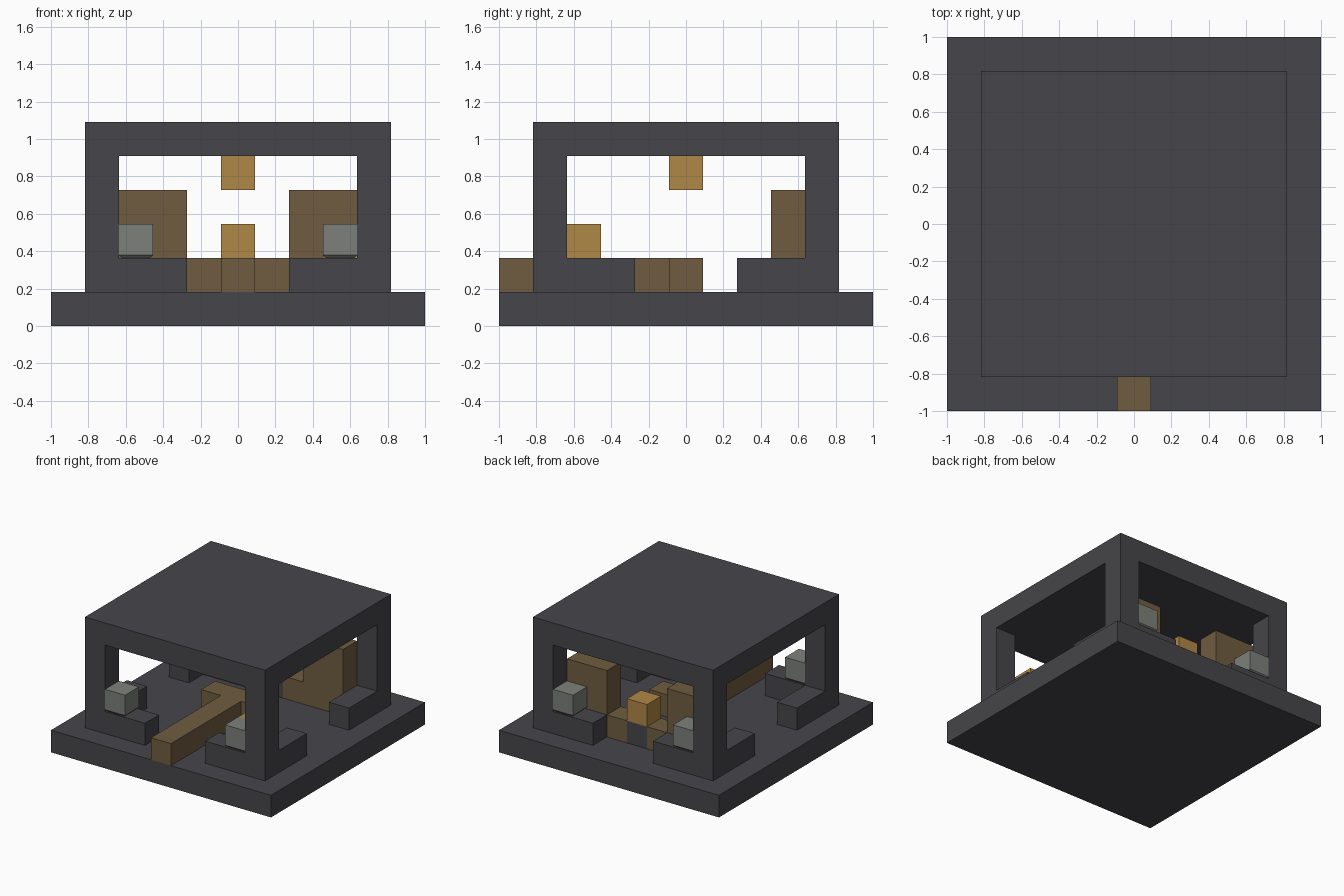
import bpy
import bmesh

if "Cube" in bpy.data.objects:
    bpy.data.objects.remove(bpy.data.objects["Cube"], do_unlink=True)

U = 2 / 11  # edge of one building block


def material(name, rgb):
    m = bpy.data.materials.new(name)
    m.use_nodes = True
    color = (*rgb, 1)
    m.diffuse_color = color
    bsdf = next(n for n in m.node_tree.nodes if n.type == 'BSDF_PRINCIPLED')
    bsdf.inputs["Base Color"].default_value = color
    bsdf.inputs["Roughness"].default_value = 0.9
    return m


STONE = material("dark stone", (0.061, 0.060, 0.068))
WOOD = material("brown wood", (0.160, 0.107, 0.052))
GLOW = material("amber glow", (0.434, 0.246, 0.061))
IRON = material("pale grey", (0.205, 0.216, 0.195))


def box(name, mat, x, y, z, chamfer=0):
    """Box from (low, high) spans in block units, optionally chamfered at its foot."""
    spans = [sorted(s) for s in (x, y, z)]
    bm = bmesh.new()
    bmesh.ops.create_cube(bm, size=1)
    for v in bm.verts:
        v.co = [U * (s[1] if c > 0 else s[0]) for c, s in zip(v.co, spans)]
    if chamfer:
        foot = min(v.co.z for v in bm.verts)
        edges = [e for e in bm.edges if all(v.co.z < foot + 0.001 for v in e.verts)]
        bmesh.ops.bevel(bm, geom=edges, offset=chamfer, segments=1, affect='EDGES')
    mesh = bpy.data.meshes.new(name)
    bm.to_mesh(mesh)
    bm.free()
    mesh.materials.append(mat)
    obj = bpy.data.objects.new(name, mesh)
    bpy.context.collection.objects.link(obj)
    return obj


def block(name, mat, x, y, z, chamfer=0):
    """Single block centred on a grid cell, standing at level z."""
    return box(name, mat, (x - .5, x + .5), (y - .5, y + .5), (z, z + 1), chamfer)


# Floor and roof slabs
box("floor_slab", STONE, (-5.5, 5.5), (-5.5, 5.5), (0, 1))
box("roof_slab", STONE, (-4.5, 4.5), (-4.5, 4.5), (5, 6))

# Corner posts with low L-shaped walls and grey lamps
for sx, side in ((1, "left"), (-1, "right")):
    for sy, end in ((-1, "front"), (1, "back")):
        tag = f"{end}_{side}"
        near, post, outer = ((1.5, 3.5), (3.5, 4.5), (1, 5))
        sxn, syn = [sx * v for v in near], [sy * v for v in near]
        sxp, syp = [sx * v for v in post], [sy * v for v in post]
        box("post_" + tag, STONE, sxp, syp, outer)
        box("low_wall_across_" + tag, STONE, sxn, syp, (1, 2))
        box("low_wall_along_" + tag, STONE, sxp, syn, (1, 2))
        block("grey_block_" + tag, IRON, sx * 3, sy * 4, 2, 0.015)

    # Tall wooden panels and the low steps beside the rear lamp
    box("back_panel_" + side, WOOD, (sx * 1.5, sx * 3.5), (2.5, 3.5), (1, 4))
    block("panel_step_" + side, WOOD, sx, 3, 1)

# T-shaped wooden walkway
box("walkway", WOOD, (-.5, .5), (-5.5, -.5), (1, 2))
box("walkway_crossbar", WOOD, (-1.5, 1.5), (-.5, .5), (1, 2))

# Glowing lamps and their stone stands
block("hanging_lamp", GLOW, 0, 0, 4)
for name, x, y in (("rear", 0, 3), ("corner", 3, -3)):
    block(name + "_lamp_stand", STONE, x, y, 1)
    block(name + "_lamp", GLOW, x, y, 2)
